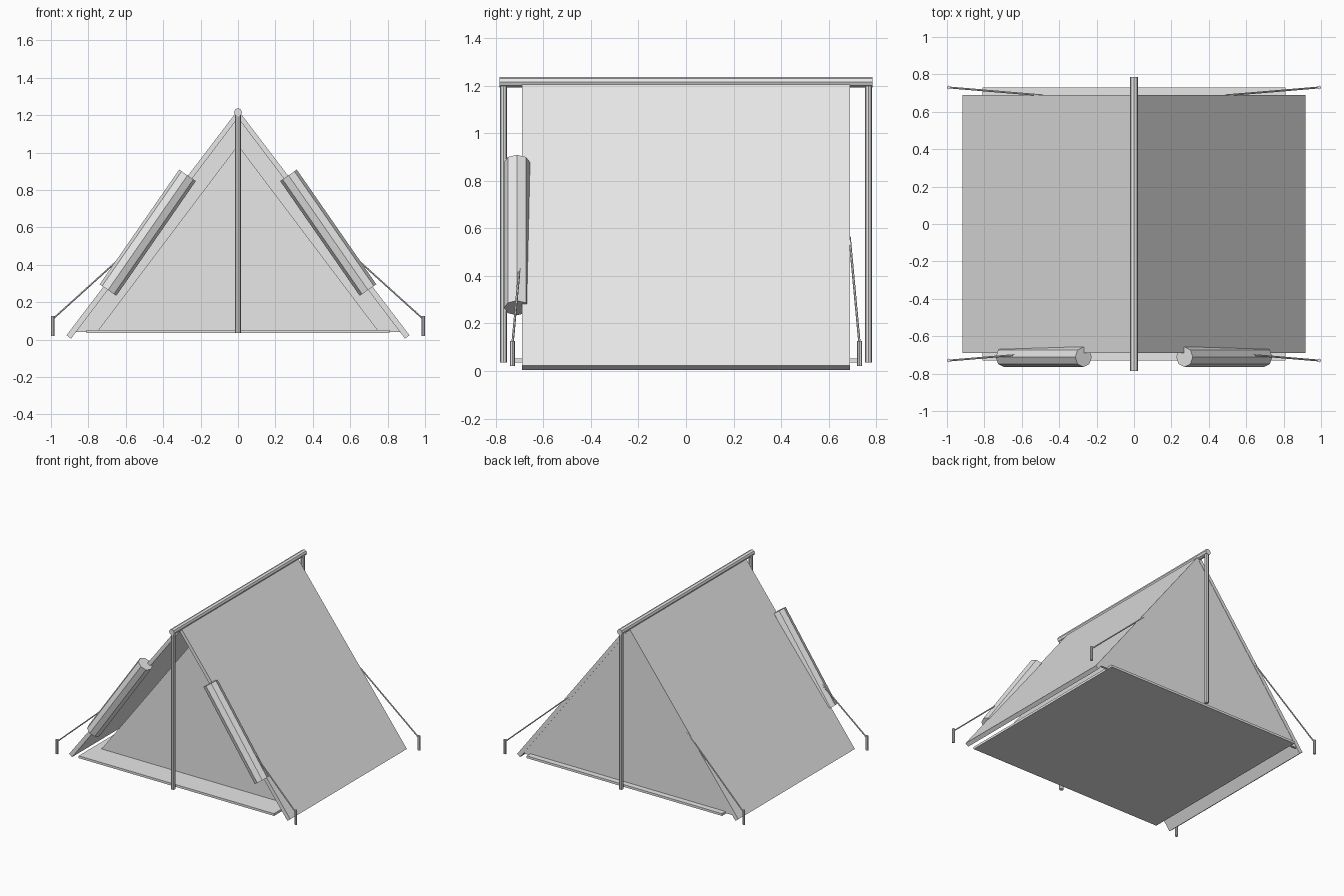
import bpy, math
from mathutils import Vector

if "Cube" in bpy.data.objects:
    bpy.data.objects.remove(bpy.data.objects["Cube"])

grey = bpy.data.materials.new("canvas_grey")
grey.diffuse_color = (0.8, 0.8, 0.8, 1)
grey.use_nodes = True
grey.node_tree.nodes["Principled BSDF"].inputs["Base Color"].default_value = grey.diffuse_color


def finish(name, verts, faces):
    mesh = bpy.data.meshes.new(name)
    mesh.from_pydata(verts, [], faces)
    mesh.materials.append(grey)
    ob = bpy.data.objects.new(name, mesh)
    bpy.context.collection.objects.link(ob)
    return ob


def extrude_xz(name, profile, y0, y1):
    """Prism with a counter-clockwise profile as seen from the front."""
    n = len(profile)
    verts = [(x, y, z) for y in (y0, y1) for x, z in profile]
    faces = [tuple(range(n)), tuple(range(2 * n - 1, n - 1, -1))]
    faces += [(i, i + n, (i + 1) % n + n, (i + 1) % n) for i in range(n)]
    return finish(name, verts, faces)


def rod(name, a, b, r, sides=8):
    """Straight faceted rod between two points."""
    a, b = Vector(a), Vector(b)
    q = (b - a).to_track_quat('Z', 'Y')
    ring = [q @ Vector((r * math.cos(t), r * math.sin(t), 0))
            for t in (2 * math.pi * i / sides for i in range(sides))]
    verts = [a + v for v in ring] + [b + v for v in ring]
    faces = [tuple(range(sides - 1, -1, -1)), tuple(range(sides, 2 * sides))]
    faces += [(i, (i + 1) % sides, (i + 1) % sides + sides, i + sides)
              for i in range(sides)]
    return finish(name, verts, faces)


# Ground sheet
extrude_xz("ground_sheet", [(-.81, .035), (.81, .035), (.81, .052), (-.81, .052)], -.73, .73)

# Sloping roof canvas, one slab per side
roof = [(0, 1.185), (.893, .005), (.917, .023), (0, 1.228)]
extrude_xz("roof_right", roof, -.69, .69)
extrude_xz("roof_left", [(-x, z) for x, z in reversed(roof)], -.69, .69)

# Closed back wall and inner sleeping compartment
extrude_xz("back_wall", [(-.87, .04), (.87, .04), (0, 1.195)], .672, .688)
extrude_xz("inner_compartment", [(-.755, .04), (.755, .04), (0, 1.04)], -.55, .665)

# Ridge pole and upright poles
rod("ridge_pole", (0, -.785, 1.215), (0, .785, 1.215), .022)
for label, y in (("front", -.768), ("back", .768)):
    rod(label + "_pole", (0, y, .035), (0, y, 1.205), .015)

for side, sx in (("left", -1), ("right", 1)):
    # Rolled door flap tied beside the opening
    rod(side + "_door_roll", (sx * .27, -.711, .878), (sx * .695, -.711, .265), .054)
    # Guy ropes and ground stakes
    for label, sy in (("front", -1), ("back", 1)):
        rod(f"{label}_{side}_stake", (sx * .99, sy * .73, .02),
            (sx * .99, sy * .73, .127), .01)
        rod(f"{label}_{side}_rope", (sx * .99, sy * .73, .11),
            (sx * .49, sy * .688, .562), .005, 6)
